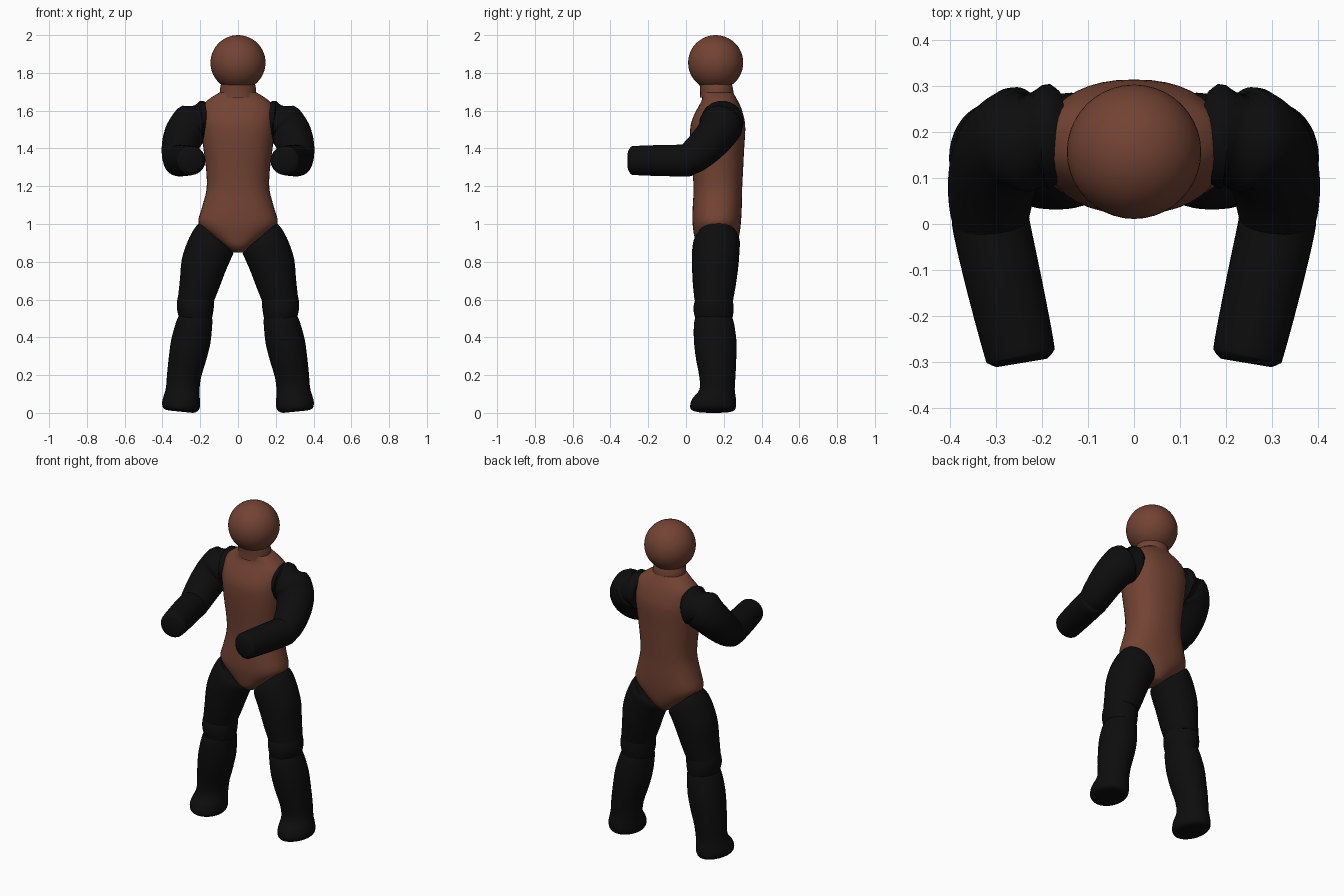
import bpy
import bmesh
import math
from mathutils import Vector

default_cube = bpy.data.objects.get("Cube")
if default_cube:
    bpy.data.objects.remove(default_cube)


def make_material(name, colour):
    material = bpy.data.materials.new(name)
    material.use_nodes = True
    material.diffuse_color = colour
    material.node_tree.nodes["Principled BSDF"].inputs["Base Color"].default_value = colour
    return material


brown = make_material("warm brown", (0.17, 0.056, 0.033, 1))
black = make_material("soft black", (0.004, 0.004, 0.004, 1))


def finish(name, bm, material):
    bmesh.ops.recalc_face_normals(bm, faces=bm.faces)
    mesh = bpy.data.meshes.new(name)
    bm.to_mesh(mesh)
    bm.free()
    mesh.materials.append(material)
    obj = bpy.data.objects.new(name, mesh)
    bpy.context.collection.objects.link(obj)
    bpy.ops.object.select_all(action="DESELECT")
    obj.select_set(True)
    bpy.context.view_layer.objects.active = obj
    bpy.ops.object.shade_smooth_by_angle(angle=math.radians(50))
    return obj


def spline(a, b, c, d, t):
    """Catmull-Rom blend between b and c."""
    return (b * 2 + (c - a) * t + (a * 2 - b * 5 + c * 4 - d) * t ** 2
            + (b * 3 - a - c * 3 + d) * t ** 3) / 2


def loft(name, rings, material, side=1, power=2.0, steps=3, sides=40):
    """Skin rings given as (centre, half axis u, half axis v); side -1 mirrors in x."""
    smooth = []
    last = len(rings) - 1
    for i in range(last):
        near = [rings[min(max(i + k, 0), last)] for k in (-1, 0, 1, 2)]
        for s in range(steps):
            smooth.append([spline(*(ring[j] for ring in near), s / steps) for j in range(3)])
    smooth.append(rings[-1])
    bm = bmesh.new()
    loops = []
    for centre, u, v in smooth:
        loop = []
        for k in range(sides):
            angle = math.tau * k / sides
            c, s = math.cos(angle), math.sin(angle)
            p = (centre + u * math.copysign(abs(c) ** (2 / power), c)
                 + v * math.copysign(abs(s) ** (2 / power), s))
            loop.append(bm.verts.new((p.x * side, p.y, p.z)))
        loops.append(loop)
    for lower, upper in zip(loops, loops[1:]):
        for k in range(sides):
            n = (k + 1) % sides
            bm.faces.new((lower[k], lower[n], upper[n], upper[k]))
    bm.faces.new(loops[0])
    bm.faces.new(loops[-1])
    return finish(name, bm, material)


def level_ring(z, half_width, front, back):
    return (Vector((0, (front + back) / 2, z)), Vector((half_width, 0, 0)),
            Vector((0, (back - front) / 2, 0)))


def leg_ring(inner_x, inner_z, outer_x, outer_z, front, back):
    inner, outer = Vector((inner_x, 0, inner_z)), Vector((outer_x, 0, outer_z))
    return ((inner + outer) / 2 + Vector((0, (front + back) / 2, 0)),
            (outer - inner) / 2, Vector((0, (back - front) / 2, 0)))


def tube_rings(points):
    """Round rings square to a path of (x, y, z, radius)."""
    rings = []
    for i, (x, y, z, radius) in enumerate(points):
        ahead = Vector(points[min(i + 1, len(points) - 1)][:3])
        behind = Vector(points[max(i - 1, 0)][:3])
        tangent = (ahead - behind).normalized()
        v = tangent.cross(Vector((0.3, 0.5, 0.8))).normalized()
        if abs(tangent.x) < 0.9:
            v = tangent.cross(Vector((1, 0, 0))).normalized()
        else:
            v = tangent.cross(Vector((0, 1, 0))).normalized()
        rings.append((Vector((x, y, z)), v.cross(tangent) * radius, v * radius))
    return rings


# Torso, from the crotch to the base of the neck
torso = [level_ring(*r) for r in (
    (0.85, 0.03, 0.10, 0.23),
    (0.88, 0.07, 0.06, 0.26),
    (0.93, 0.135, 0.045, 0.28),
    (1.00, 0.208, 0.035, 0.29),
    (1.08, 0.193, 0.035, 0.295),
    (1.18, 0.167, 0.04, 0.297),
    (1.28, 0.168, 0.035, 0.302),
    (1.40, 0.183, 0.025, 0.308),
    (1.50, 0.195, 0.022, 0.314),
    (1.56, 0.198, 0.035, 0.308),
    (1.62, 0.19, 0.065, 0.29),
    (1.66, 0.155, 0.085, 0.27),
    (1.695, 0.10, 0.085, 0.25),
)]
loft("torso", torso, brown, power=2.3)

# Neck and head
loft("neck", [level_ring(*r) for r in (
    (1.67, 0.096, 0.075, 0.25),
    (1.71, 0.096, 0.075, 0.25),
    (1.75, 0.088, 0.07, 0.24),
)], brown)
head_mesh = bmesh.new()
bmesh.ops.create_icosphere(head_mesh, subdivisions=4, radius=0.146)
bmesh.ops.translate(head_mesh, verts=head_mesh.verts, vec=(0, 0.157, 1.854))
finish("head", head_mesh, brown)

# Legs: thigh, knee band, then shin with foot
thigh = [leg_ring(*r) for r in (
    (0.04, 0.865, 0.205, 1.005, 0.06, 0.275),
    (0.025, 0.845, 0.235, 0.97, 0.04, 0.285),
    (0.04, 0.81, 0.27, 0.90, 0.032, 0.283),
    (0.07, 0.74, 0.298, 0.81, 0.032, 0.277),
    (0.10, 0.66, 0.307, 0.71, 0.036, 0.265),
    (0.128, 0.59, 0.318, 0.61, 0.045, 0.25),
)]
knee = [leg_ring(*r) for r in (
    (0.128, 0.60, 0.315, 0.625, 0.055, 0.245),
    (0.127, 0.57, 0.323, 0.59, 0.043, 0.25),
    (0.132, 0.53, 0.323, 0.55, 0.04, 0.252),
    (0.14, 0.49, 0.313, 0.505, 0.05, 0.245),
)]
shin = [leg_ring(*r) for r in (
    (0.135, 0.495, 0.313, 0.515, 0.05, 0.245),
    (0.137, 0.46, 0.328, 0.48, 0.042, 0.255),
    (0.146, 0.37, 0.353, 0.39, 0.042, 0.267),
    (0.168, 0.28, 0.367, 0.29, 0.053, 0.266),
    (0.195, 0.19, 0.376, 0.20, 0.07, 0.262),
    (0.204, 0.12, 0.382, 0.13, 0.072, 0.258),
    (0.202, 0.07, 0.395, 0.085, 0.035, 0.264),
    (0.202, 0.03, 0.402, 0.05, 0.022, 0.265),
    (0.215, 0.008, 0.392, 0.022, 0.03, 0.258),
    (0.24, 0.0, 0.36, 0.012, 0.06, 0.235),
)]

# Arms: bent upper arm with shoulder, then forearm pointing forward
upper_arm = tube_rings((
    (0.165, 0.19, 1.535, 0.10),
    (0.195, 0.19, 1.54, 0.112),
    (0.235, 0.187, 1.53, 0.113),
    (0.275, 0.17, 1.49, 0.108),
    (0.298, 0.13, 1.44, 0.102),
    (0.31, 0.08, 1.39, 0.095),
    (0.313, 0.03, 1.35, 0.088),
    (0.312, 0.0, 1.338, 0.08),
))
forearm = tube_rings((
    (0.317, 0.055, 1.34, 0.06),
    (0.313, 0.03, 1.338, 0.082),
    (0.309, -0.01, 1.336, 0.084),
    (0.28, -0.14, 1.336, 0.082),
    (0.25, -0.27, 1.336, 0.077),
    (0.246, -0.29, 1.336, 0.072),
    (0.244, -0.302, 1.336, 0.055),
))
for label, side in (("left", 1), ("right", -1)):
    for part, rings in (("thigh", thigh), ("knee", knee), ("shin_and_foot", shin),
                        ("upper_arm", upper_arm), ("forearm", forearm)):
        loft(label + "_" + part, rings, black, side)
